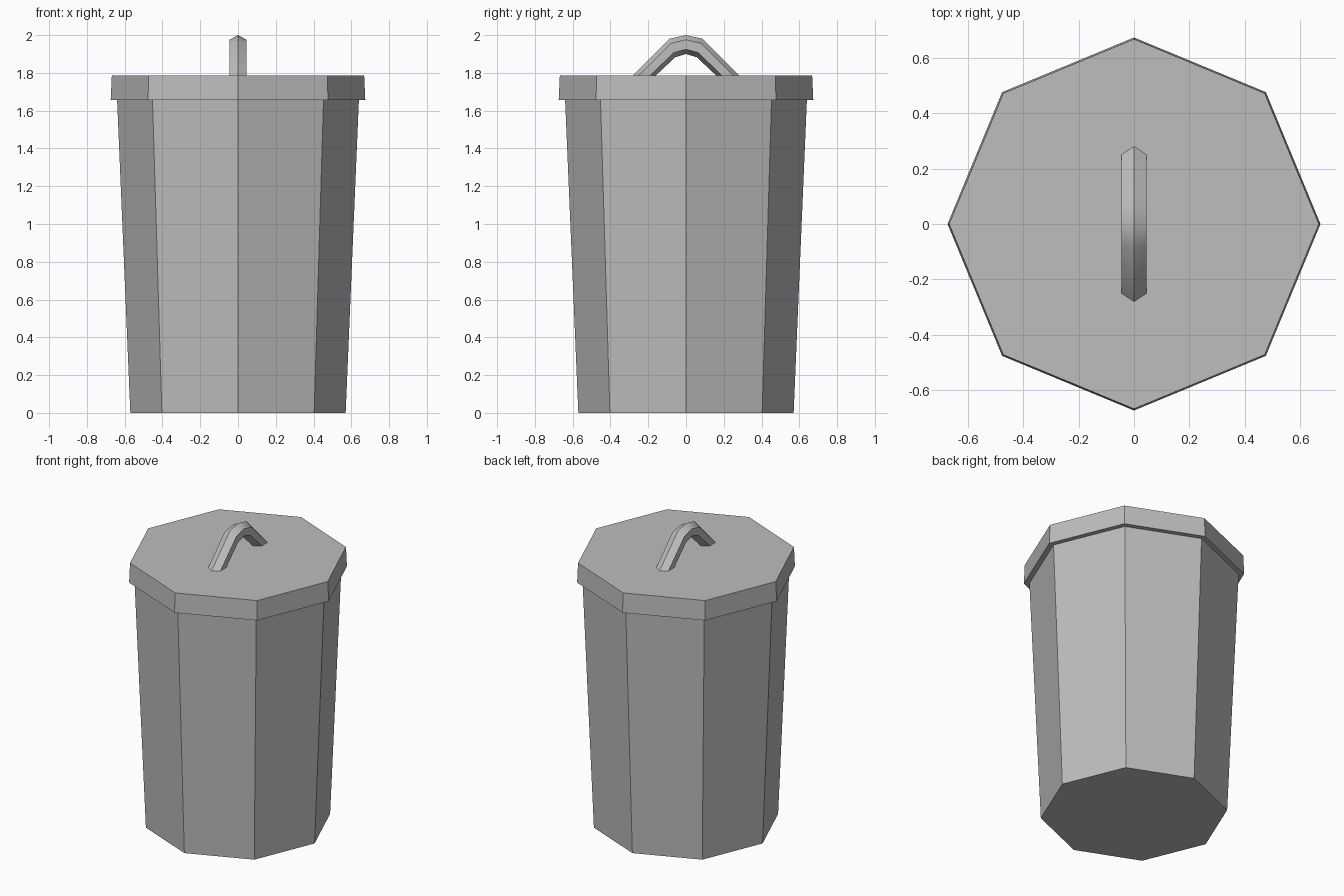
import bpy, bmesh, math

if "Cube" in bpy.data.objects:
    bpy.data.objects.remove(bpy.data.objects["Cube"])

metal = bpy.data.materials.new("galvanised_grey")
metal.diffuse_color = (0.51, 0.51, 0.51, 1)
metal.use_nodes = True
metal.node_tree.nodes["Principled BSDF"].inputs["Base Color"].default_value = metal.diffuse_color


def make_object(name, bm):
    bmesh.ops.recalc_face_normals(bm, faces=bm.faces)
    mesh = bpy.data.meshes.new(name)
    bm.to_mesh(mesh)
    bm.free()
    mesh.materials.append(metal)
    obj = bpy.data.objects.new(name, mesh)
    bpy.context.collection.objects.link(obj)
    return obj


def loft(name, rings):
    """Skin a list of equal-length closed rings and cap both ends."""
    bm = bmesh.new()
    loops = [[bm.verts.new(p) for p in ring] for ring in rings]
    n = len(loops[0])
    for a, b in zip(loops, loops[1:]):
        for i in range(n):
            j = (i + 1) % n
            bm.faces.new((a[i], a[j], b[j], b[i]))
    bm.faces.new(loops[0])
    bm.faces.new(loops[-1])
    return make_object(name, bm)


def octagon(radius, z):
    return [(radius * math.cos(i * math.pi / 4), radius * math.sin(i * math.pi / 4), z)
            for i in range(8)]


# Tapered eight-sided bin and its overhanging lid
loft("bin_body", [octagon(0.57, 0), octagon(0.64, 1.656)])
loft("lid", [octagon(0.674, 1.656), octagon(0.668, 1.787)])

# Arched handle: hexagonal section swept through (centre y, z, outward y, z)
half = [(0.22, 1.787, 0.061, 0.0), (0.072, 1.932, 0.015, 0.049)]
path = ([(-y, z, -oy, oz) for y, z, oy, oz in half]
        + [(0, 1.95, 0, 0.05)] + half[::-1])


def hexagon(y, z, oy, oz):
    ring = []
    for i in range(6):
        a = i * math.pi / 3
        ring.append((0.052 * math.sin(a), y + oy * math.cos(a), z + oz * math.cos(a)))
    return ring


handle = loft("lid_handle", [hexagon(*p) for p in path])
bpy.context.view_layer.objects.active = handle
handle.select_set(True)
bpy.ops.object.shade_smooth_by_angle(angle=math.radians(35))
